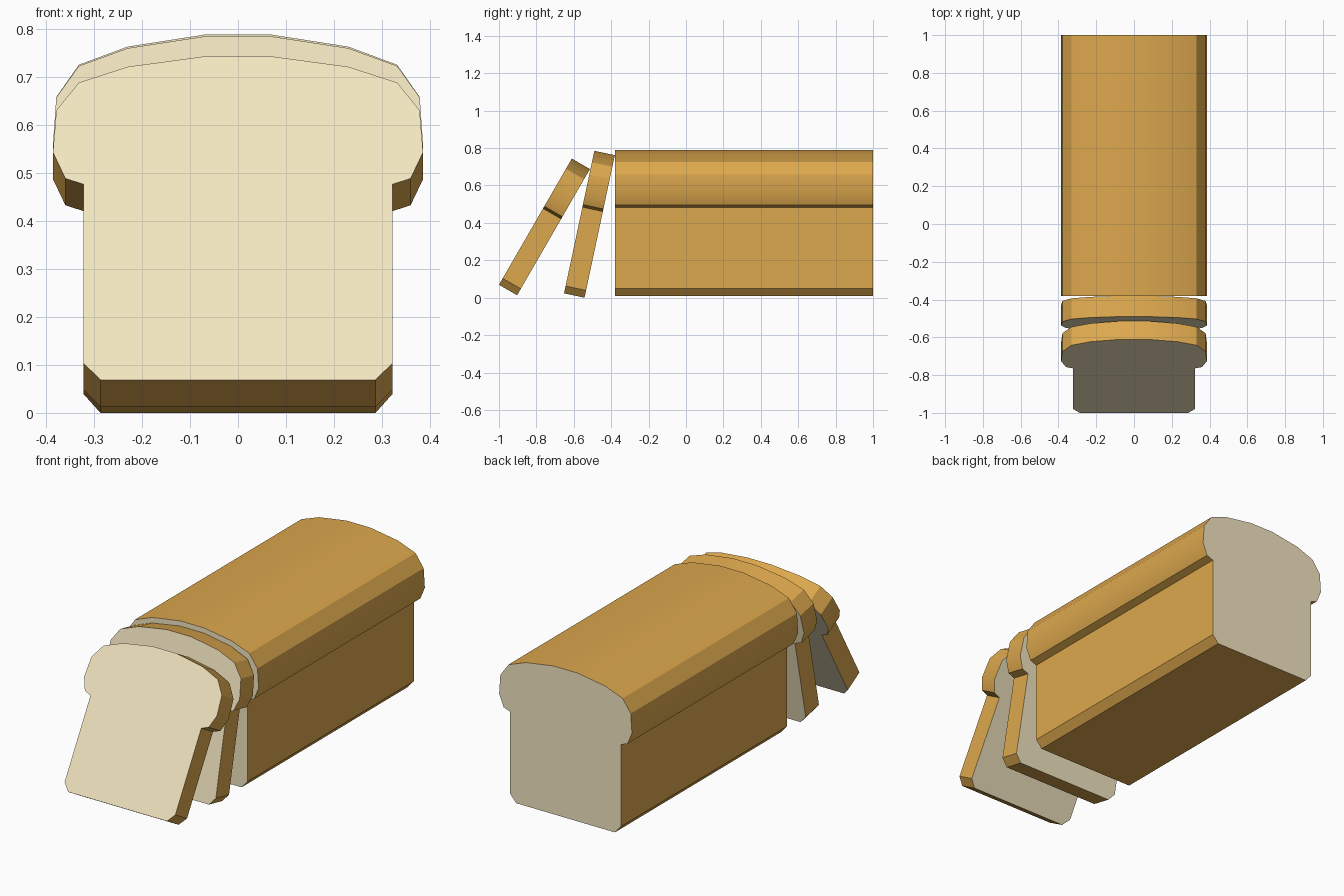
import bpy, bmesh
from math import radians, sin, cos
from mathutils import Matrix

if "Cube" in bpy.data.objects:
    bpy.data.objects.remove(bpy.data.objects["Cube"])


def material(name, color):
    m = bpy.data.materials.new(name)
    m.diffuse_color = color
    m.use_nodes = True
    m.node_tree.nodes["Principled BSDF"].inputs["Base Color"].default_value = m.diffuse_color
    return m


crust = material("crust", (0.72, 0.39, 0.075, 1))
crumb = material("crumb", (0.89, 0.79, 0.53, 1))

# Right half of the bread outline, bottom to top (x, height)
half = [(0.287, 0), (0.322, 0.04), (0.322, 0.471), (0.36, 0.485), (0.386, 0.548),
        (0.379, 0.649), (0.332, 0.716), (0.23, 0.754), (0.07, 0.779)]
outline = half + [(-x, z) for x, z in reversed(half)]


def bread(name, y, z, length, tilt=0):
    """Extrude the outline along +y, tilt it back and set its front bottom edge at (y, z)."""
    bm = bmesh.new()
    front = bm.faces.new([bm.verts.new((x, 0, h)) for x, h in outline])
    ext = bmesh.ops.extrude_face_region(bm, geom=[front], use_keep_orig=True)
    verts = [g for g in ext["geom"] if isinstance(g, bmesh.types.BMVert)]
    bmesh.ops.translate(bm, verts=verts, vec=(0, length, 0))
    bmesh.ops.recalc_face_normals(bm, faces=bm.faces)
    for f in bm.faces:
        f.material_index = 1 if len(f.verts) > 4 else 0
    bm.transform(Matrix.Translation((0, y, z)) @ Matrix.Rotation(-radians(tilt), 4, 'X'))
    me = bpy.data.meshes.new(name)
    bm.to_mesh(me)
    bm.free()
    me.materials.append(crust)
    me.materials.append(crumb)
    ob = bpy.data.objects.new(name, me)
    bpy.context.collection.objects.link(ob)
    bpy.ops.object.select_all(action='DESELECT')
    ob.select_set(True)
    bpy.context.view_layer.objects.active = ob
    bpy.ops.object.shade_smooth_by_angle(angle=radians(30))
    return ob


# Uncut loaf and two leaning slices
thick = 0.112
bread("loaf", -0.38, 0.01, 1.38)
bread("middle_slice", -0.652, thick * sin(radians(12)), thick, 12)
bread("front_slice", -1.0, 0.069, thick, 30)
